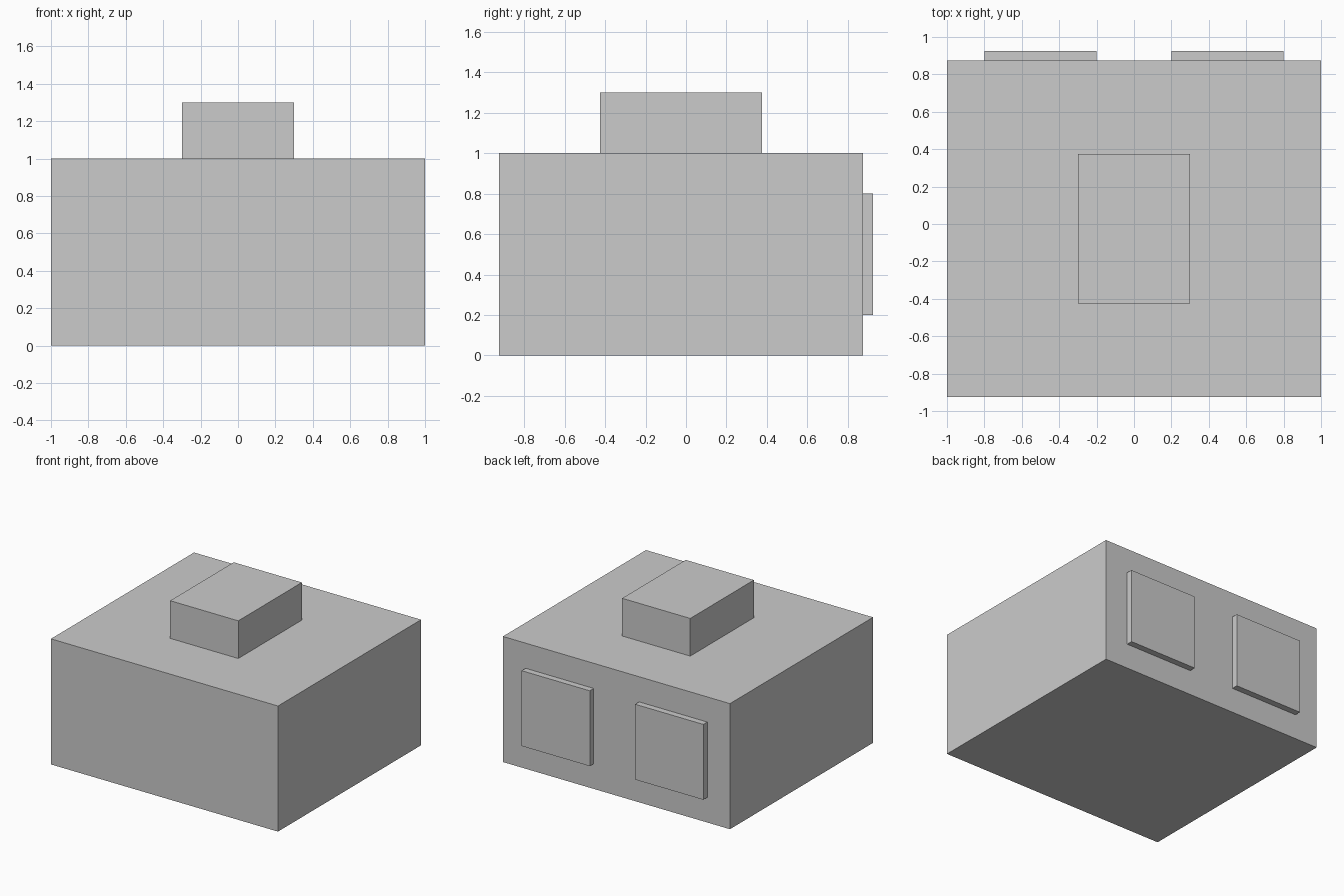
import bpy
import bmesh
from mathutils import Matrix, Vector

if "Cube" in bpy.data.objects:
    bpy.data.objects.remove(bpy.data.objects["Cube"])


def box(name, lo, hi):
    """Axis-aligned box between two opposite corners."""
    lo, hi = Vector(lo), Vector(hi)
    bm = bmesh.new()
    bmesh.ops.create_cube(bm, size=1.0, matrix=Matrix.Diagonal((*(hi - lo), 1.0)))
    mesh = bpy.data.meshes.new(name)
    bm.to_mesh(mesh)
    bm.free()
    obj = bpy.data.objects.new(name, mesh)
    obj.location = (lo + hi) / 2
    bpy.context.collection.objects.link(obj)
    return obj


# Main body
box("body", (-1.0, -0.925, 0.0), (1.0, 0.875, 1.0))

# Raised block on the top
box("top_block", (-0.3, -0.425, 1.0), (0.3, 0.375, 1.3))

# Pair of thin panels on the back face
for side, x in (("left", -0.5), ("right", 0.5)):
    box(f"back_panel_{side}", (x - 0.3, 0.875, 0.2), (x + 0.3, 0.925, 0.8))
